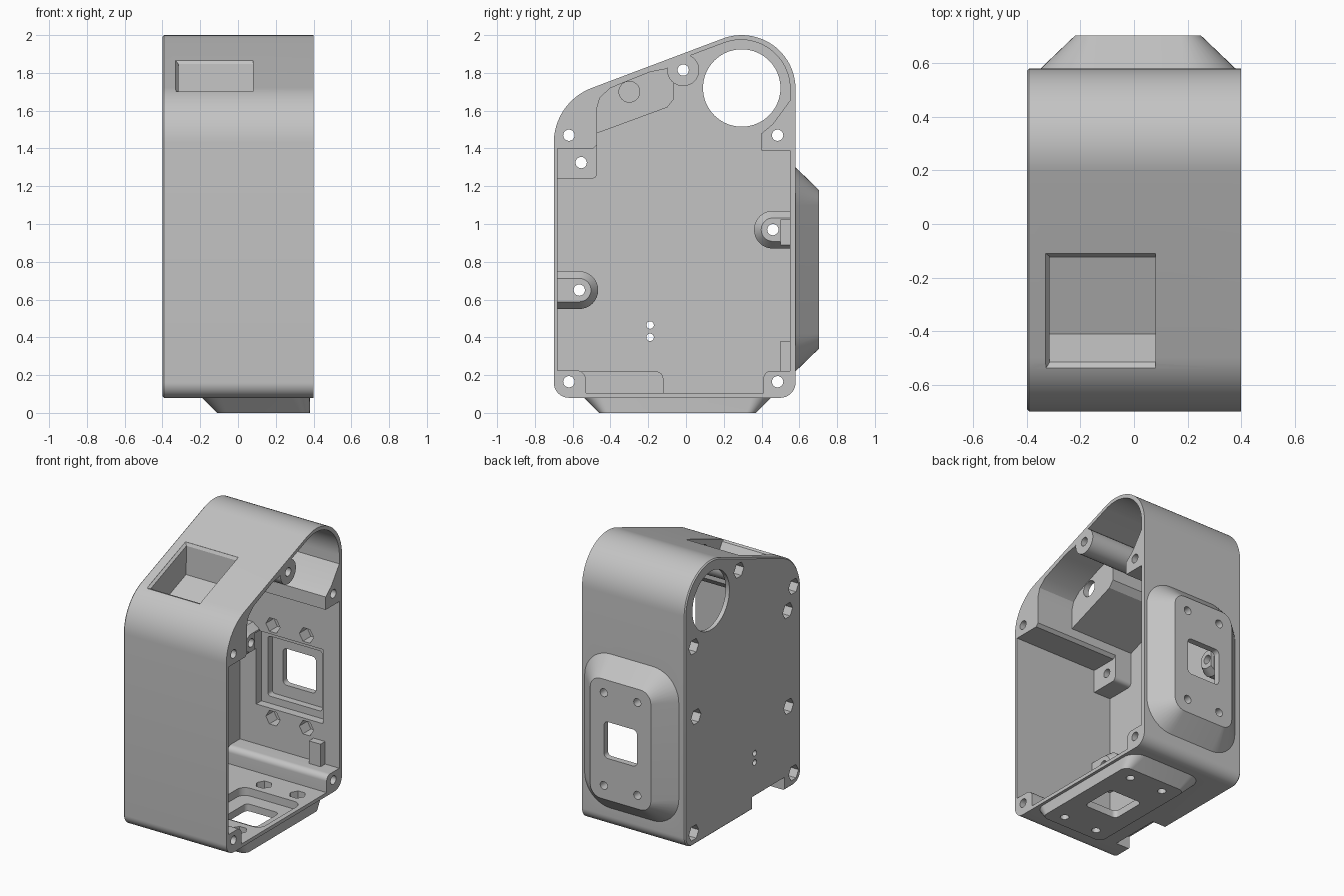
import bpy, bmesh
from math import sin, cos, pi, radians

if "Cube" in bpy.data.objects:
    bpy.data.objects.remove(bpy.data.objects["Cube"])

grey = bpy.data.materials.new("light_grey_plastic")
grey.use_nodes = True
COLOUR = (0.55, 0.55, 0.55, 1)
grey.diffuse_color = COLOUR
grey.node_tree.nodes["Principled BSDF"].inputs["Base Color"].default_value = COLOUR

TILT = radians(20.7)  # slope of the roof

# Each axis maps a 2D section point (a, b) at distance d into space
AXES = {
    "x": lambda a, b, d: (d, a, b),
    "y": lambda a, b, d: (a, d, b),
    "z": lambda a, b, d: (a, b, d),
    "roof": lambda a, b, d: (a, -0.325 + b * cos(TILT) - d * sin(TILT),
                             1.785 + b * sin(TILT) + d * cos(TILT)),
}


def loft(name, axis, *rings):
    """Solid through sections given as (distance, points)."""
    bm = bmesh.new()
    loops = [[bm.verts.new(AXES[axis](a, b, d)) for a, b in pts] for d, pts in rings]
    n = len(loops[0])
    for low, high in zip(loops, loops[1:]):
        for i in range(n):
            j = (i + 1) % n
            bm.faces.new((low[i], low[j], high[j], high[i]))
    bm.faces.new(loops[0])
    bm.faces.new(loops[-1])
    bmesh.ops.recalc_face_normals(bm, faces=bm.faces)
    mesh = bpy.data.meshes.new(name)
    bm.to_mesh(mesh)
    bm.free()
    mesh.materials.append(grey)
    obj = bpy.data.objects.new(name, mesh)
    bpy.context.collection.objects.link(obj)
    return obj


def prism(axis, pts, d0, d1, name="helper"):
    return loft(name, axis, (d0, pts), (d1, pts))


def arc(a, b, r, start, end, n=10):
    step = radians(end - start) / n
    return [(a + r * cos(radians(start) + i * step),
             b + r * sin(radians(start) + i * step)) for i in range(n + 1)]


def rect(a0, a1, b0, b1, r=0.0):
    if not r:
        return [(a0, b0), (a1, b0), (a1, b1), (a0, b1)]
    return (arc(a0 + r, b0 + r, r, 180, 270) + arc(a1 - r, b0 + r, r, 270, 360)
            + arc(a1 - r, b1 - r, r, 0, 90) + arc(a0 + r, b1 - r, r, 90, 180))


def square(a, b, half, r=0.0):
    return rect(a - half, a + half, b - half, b + half, r)


def circle(a, b, r, n=32):
    return arc(a, b, r, 0, 360, n)[:-1]


def boolean(target, tool, operation="DIFFERENCE"):
    mod = target.modifiers.new("bool", "BOOLEAN")
    mod.operation, mod.solver, mod.object = operation, "EXACT", tool
    bpy.context.view_layer.objects.active = target
    bpy.ops.object.modifier_apply(modifier=mod.name)
    bpy.data.objects.remove(tool)


def outline(inset, shift=0.0):
    """Side silhouette of the housing."""
    pts = (arc(-0.62, 0.16, 0.08 - inset, 180, 270) + arc(0.5, 0.16, 0.08 - inset, 270, 360)
           + arc(0.295, 1.715, 0.285 - inset, 0, 110.7, 24)
           + arc(-0.39, 1.43, 0.31 - inset, 110.7, 180, 16))
    return [(y + shift, z) for y, z in pts]


# Outer shell with a fine chamfer round the closed side
housing = loft("housing", "x", (-0.4, outline(0.008)), (-0.392, outline(0)), (0.4, outline(0)))

# Raised mounting pads on the back and underneath
BACK_X, BACK_Z, LOW_X, LOW_Y = 0.015, 0.76, 0.135, -0.045
boolean(housing, loft("back_pad", "y", (0.565, rect(-0.35, 0.38, 0.22, 1.3, 0.2)),
                      (0.58, rect(-0.35, 0.38, 0.22, 1.3, 0.2)),
                      (0.704, rect(-0.22, 0.25, 0.34, 1.18, 0.08))), "UNION")
boolean(housing, loft("bottom_pad", "z", (0, rect(-0.11, 0.38, -0.46, 0.37, 0.05)),
                      (0.08, rect(-0.19, 0.38, -0.54, 0.45, 0.1)),
                      (0.09, rect(-0.19, 0.38, -0.54, 0.45, 0.1))), "UNION")

# Inner cavity, from which bosses and boxes are kept solid
cavity = prism("x", outline(0.025, -0.004), -0.37, 0.5, "cavity")
full_bosses = [
    rect(-0.9, -0.53, -0.1, 0.225, 0.05),                       # lower front
    rect(0.41, 0.8, -0.1, 0.222, 0.04),                         # lower back
    [(0.4, 1.39), (0.7, 1.39), (0.7, 1.75), (0.555, 1.66), (0.46, 1.53), (0.4, 1.48)],
    circle(-0.015, 1.815, 0.085),                               # roof
    [(-0.9, 1.4), (-0.49, 1.4), (-0.47, 1.42), (-0.47, 1.62), (-0.455, 1.67),
     (-0.4, 1.72), (-0.19, 1.805), (-0.11, 1.82), (-0.02, 1.865), (-0.02, 2.1), (-0.9, 2.1)],
]
for pts in full_bosses:
    boolean(cavity, prism("x", pts, -0.5, 0.6))

# Roof recess box, short shelf, connector cover and rib
boolean(cavity, prism("x", [(-0.6, 1.433), (-0.1, 1.617), (-0.065, 1.66),
                            (-0.065, 1.95), (-0.6, 1.9)], -0.5, 0.12))
boolean(cavity, prism("x", rect(-0.9, -0.47, 1.24, 1.6, 0.03), -0.5, -0.24))
boolean(cavity, prism("x", rect(-0.7, -0.12, -0.1, 0.22, 0.04), -0.5, -0.25))
boolean(cavity, prism("x", rect(0.5, 0.7, 0.15, 0.38), 0.2, 0.29))


def tongue(y, z, r, side):
    """Half-round section running out to a side wall."""
    if side > 0:
        return arc(y, z, r, 90, 270, 16) + [(0.8, z - r), (0.8, z + r)]
    return arc(y, z, r, -90, 90, 16) + [(-0.9, z + r), (-0.9, z - r)]


for y, z, side in ((0.46, 0.97, 1), (-0.565, 0.65, -1)):
    boolean(cavity, loft("helper", "x", (-0.5, tongue(y, z, 0.1, side)),
                         (-0.27, tongue(y, z, 0.1, side)), (-0.22, tongue(y, z, 0.062, side))))
boolean(housing, cavity)

# Tapered recess in the roof, with a cable hole into the cavity
boolean(housing, loft("helper", "roof", (-0.2, rect(-0.315, 0.08, -0.167, 0.138)),
                      (-0.015, rect(-0.315, 0.08, -0.21, 0.213)),
                      (0, rect(-0.33, 0.08, -0.23, 0.23)),
                      (0.1, rect(-0.33, 0.08, -0.23, 0.23))))
boolean(housing, prism("x", circle(-0.3, 1.7, 0.055), 0.03, 0.2))

# Large round opening and connector notch in the closed side
boolean(housing, prism("x", circle(0.295, 1.72, 0.205, 64), -0.6, -0.3))
boolean(housing, prism("x", rect(-0.52, -0.16, -0.1, 0.17), -0.5, -0.29))

# Case screws with hexagonal nut pockets, and two pin holes
screws = [(-0.62, 1.47), (0.485, 1.47), (-0.62, 0.165), (0.485, 0.165),
          (-0.015, 1.815), (-0.555, 1.325), (0.46, 0.97), (-0.565, 0.65)]
for y, z in screws:
    boolean(housing, prism("x", circle(y, z, 0.03, 20), -0.6, 0.6))
    boolean(housing, prism("x", circle(y, z, 0.055, 6), -0.6, -0.31))
for z in (0.4, 0.465):
    boolean(housing, prism("x", circle(-0.19, z, 0.02, 16), -0.6, -0.3))

# Back pad: stepped recess inside and a window
for half, r, end in ((0.26, 0, 0.61), (0.21, 0.02, 0.66), (0.128, 0.03, 0.8)):
    boolean(housing, prism("y", square(BACK_X, BACK_Z, half, r), 0.5, end))
# Bottom pad: rounded recess inside and a window
for half, r, low in ((0.23, 0.06, 0.05), (0.128, 0.03, -0.1)):
    boolean(housing, prism("z", square(LOW_X, LOW_Y, half, r), low, 0.15))

# Pad screws with nut pockets on the inside
for i in (-1, 1):
    for j in (-1, 1):
        x, z = BACK_X + i * 0.13, BACK_Z + j * 0.325
        boolean(housing, prism("y", circle(x, z, 0.028, 20), 0.5, 0.8))
        boolean(housing, prism("y", circle(x, z, 0.055, 6), 0.5, 0.64))
        x, y = LOW_X + i * 0.13, LOW_Y + j * 0.325
        boolean(housing, prism("z", circle(x, y, 0.028, 20), -0.1, 0.15))
        boolean(housing, prism("z", circle(x, y, 0.055, 6), 0.045, 0.15))

# Smooth the rounds and keep edges crisp
bpy.ops.object.select_all(action="DESELECT")
housing.select_set(True)
bpy.context.view_layer.objects.active = housing
bpy.ops.object.shade_smooth_by_angle(angle=radians(25))
